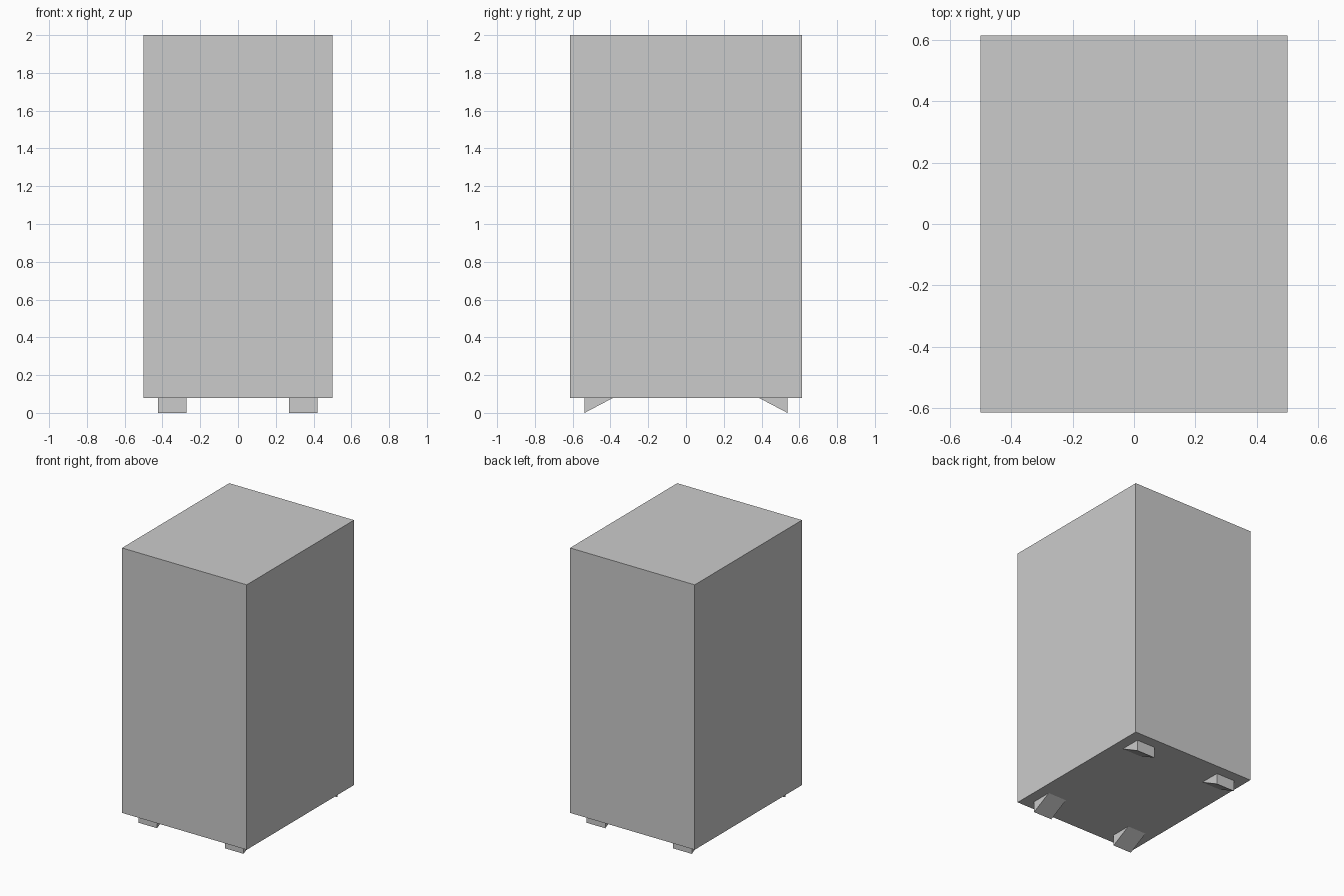
import bpy
import bmesh

if "Cube" in bpy.data.objects:
    bpy.data.objects.remove(bpy.data.objects["Cube"])

BASE = 0.08          # underside of the cabinet
HALF_Y = 0.614


def add_object(name, bm):
    bmesh.ops.recalc_face_normals(bm, faces=bm.faces)
    mesh = bpy.data.meshes.new(name)
    bm.to_mesh(mesh)
    bm.free()
    obj = bpy.data.objects.new(name, mesh)
    bpy.context.collection.objects.link(obj)
    return obj


def wedge_foot(name, x, side):
    # triangular profile in YZ: upright outer face, slope rising inward
    profile = [(0.537, BASE), (0.537, 0.0), (0.385, BASE)]
    bm = bmesh.new()
    face = bm.faces.new([bm.verts.new((x - 0.075, side * y, z)) for y, z in profile])
    ext = bmesh.ops.extrude_face_region(bm, geom=[face])
    verts = [g for g in ext["geom"] if isinstance(g, bmesh.types.BMVert)]
    bmesh.ops.translate(bm, verts=verts, vec=(0.15, 0, 0))
    return add_object(name, bm)


# Cabinet body
bm = bmesh.new()
bmesh.ops.create_cube(bm, size=1)
bmesh.ops.scale(bm, verts=bm.verts, vec=(1.0, 2 * HALF_Y, 2.0 - BASE))
bmesh.ops.translate(bm, verts=bm.verts, vec=(0, 0, (2.0 + BASE) / 2))
add_object("cabinet_body", bm)

# Four wedge feet
for end, side in (("front", -1), ("back", 1)):
    for hand, x in (("left", -0.348), ("right", 0.346)):
        wedge_foot(f"{end}_{hand}_foot", x, side)
